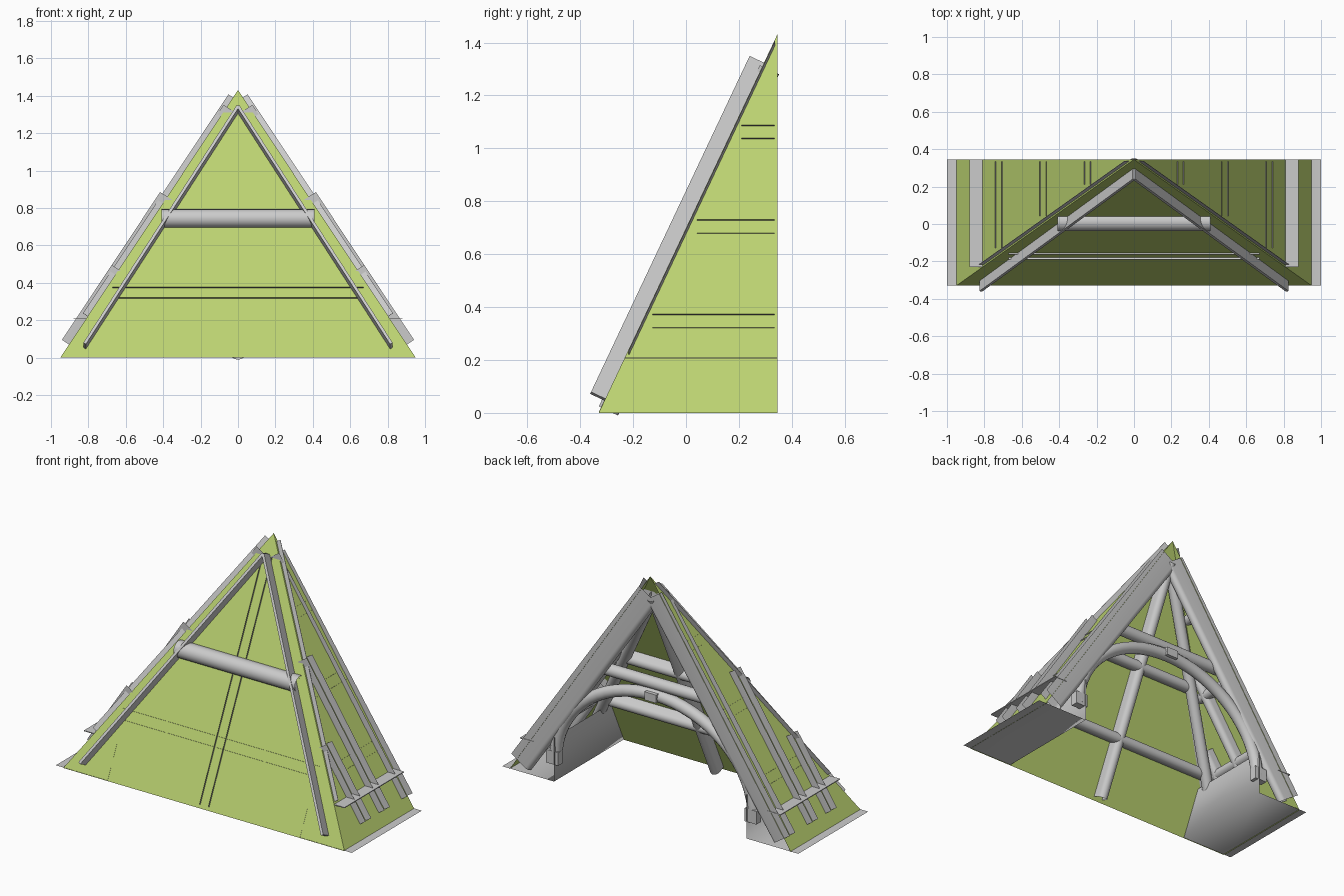
import bpy, bmesh, math
from mathutils import Vector, Matrix

old = bpy.data.objects.get("Cube")
if old:
    bpy.data.objects.remove(old, do_unlink=True)


def material(name, rgb):
    m = bpy.data.materials.new(name)
    m.use_nodes = True
    m.diffuse_color = (*rgb, 1)
    m.node_tree.nodes["Principled BSDF"].inputs["Base Color"].default_value = (*rgb, 1)
    return m


GREEN = material("canvas green", (0.5, 0.65, 0.165))
GREY = material("frame grey", (0.6, 0.6, 0.6))

W, FRONT, BACK, TOP = 0.95, -0.33, 0.345, 1.43
APEX = Vector((0, BACK, TOP))
N_FRONT = Vector((0, -TOP, BACK - FRONT)).normalized()
N_SIDE = Vector((TOP, 0, W)).normalized()


def finish(name, bm, mat, smooth=False):
    me = bpy.data.meshes.new(name)
    bm.to_mesh(me)
    bm.free()
    me.materials.append(mat)
    ob = bpy.data.objects.new(name, me)
    bpy.context.collection.objects.link(ob)
    if smooth:
        bpy.ops.object.select_all(action='DESELECT')
        ob.select_set(True)
        bpy.context.view_layer.objects.active = ob
        bpy.ops.object.shade_smooth_by_angle(angle=math.radians(40))
    return ob


def sheet(name, points, mat):
    bm = bmesh.new()
    bm.faces.new([bm.verts.new(p) for p in points])
    return finish(name, bm, mat)


def fin(name, p, q, normal, height, thick):
    """Flat batten standing on the line p-q along normal."""
    p, q, n = Vector(p), Vector(q), Vector(normal)
    d = q - p
    side = d.normalized().cross(n) * thick
    m = Matrix((d, side, n * height)).transposed().to_4x4()
    m.translation = (p + q) / 2 + n * height / 2
    bm = bmesh.new()
    bmesh.ops.create_cube(bm, size=1, matrix=m)
    bmesh.ops.recalc_face_normals(bm, faces=bm.faces)
    return finish(name, bm, GREY)


def tube(name, p, q, r):
    """Open-ended round pole."""
    p, q = Vector(p), Vector(q)
    d = q - p
    m = Matrix.Translation((p + q) / 2) @ d.to_track_quat('Z', 'Y').to_matrix().to_4x4()
    bm = bmesh.new()
    bmesh.ops.create_cone(bm, cap_ends=False, segments=20, radius1=r, radius2=r,
                          depth=d.length, matrix=m)
    return finish(name, bm, GREY, True)


def channel(name, p, q, n, r, depth):
    """Open U-shaped pole: its mouth lies on p-q, its round back points along n."""
    side = (q - p).normalized().cross(n)
    arc = [(r * math.cos(a), depth - r + r * math.sin(a))
           for a in (math.pi * i / 10 for i in range(11))]
    profile = [(r, 0)] + arc + [(-r, 0)]
    bm = bmesh.new()
    rows = [[bm.verts.new(end + side * u + n * v) for u, v in profile] for end in (p, q)]
    for i in range(len(profile) - 1):
        bm.faces.new((rows[0][i], rows[1][i], rows[1][i + 1], rows[0][i + 1]))
    return finish(name, bm, GREY, True)


def hip_y(z):
    return FRONT + (BACK - FRONT) * z / TOP


def on_front(x, z, off=0):
    return Vector((x, hip_y(z), z)) + N_FRONT * off


def on_side(s, y, z, off=0):
    v = Vector((W * (1 - z / TOP), y, z)) + N_SIDE * off
    return Vector((v.x * s, v.y, v.z))


def skirt(s):
    """Ground flap folded up into an upright inner wall, softly shaded."""
    bm = bmesh.new()
    outer_f, outer_b, fold_b, fold_f, top_b, top_f = [bm.verts.new((s * x, y, z)) for x, y, z in (
        (1, FRONT, 0.003), (1, BACK, 0.003), (0.65, BACK, 0.003),
        (0.65, FRONT, 0.003), (0.65, BACK, 0.27), (0.65, hip_y(0.27), 0.27))]
    bm.faces.new((outer_f, outer_b, fold_b, fold_f))
    bm.faces.new((fold_f, fold_b, top_b, top_f))
    for f in bm.faces:
        f.smooth = True
    finish("ground_skirt", bm, GREY)


# canvas
sheet("front_panel", [(-W, FRONT, 0), (W, FRONT, 0), APEX], GREEN)

# front frame: channels whose lips just pierce the canvas
channel("front_center_pole", on_front(0, 0.02, 0.01), on_front(0, 1.31, 0.01), -N_FRONT, 0.03, 0.08)
for name, x, z in (("front_lower_beam", 0.67, 0.345), ("front_inner_beam", 0.4, 0.74)):
    channel(name, on_front(-x, z, 0.01), on_front(x, z, 0.01), -N_FRONT, 0.031, 0.08)
channel("front_bar", on_front(-0.41, 0.74), on_front(0.41, 0.74), N_FRONT, 0.05, 0.058)

for s in (-1, 1):
    n_side = Vector((N_SIDE.x * s, 0, N_SIDE.z))
    sheet("side_panel", [(s * W, FRONT, 0), (s * W, BACK, 0), APEX], GREEN)
    # battens along the hip
    fin("front_hip_batten", on_front(s * 0.82, 0.05), on_front(0, 1.32), N_FRONT, 0.06, 0.016)
    fin("side_hip_batten", on_side(s, hip_y(0.22) + 0.01, 0.22),
        on_side(s, hip_y(1.39) + 0.01, 1.39), n_side, 0.03, 0.002)
    # sloping side poles with lips standing proud of the canvas
    for y, top, lip, depth in ((-0.085, 0.47, 0.045, 0.11), (0.095, 0.86, 0.045, 0.11),
                               (0.315, 1.34, 0.02, 0.14)):
        channel("side_pole", on_side(s, y, 0.07, 0.045), on_side(s, y, top, lip), -n_side, 0.027, depth)
    tube("hip_pole", (s * 0.8, -0.23, 0.06), (s * 0.04, 0.29, 1.23), 0.033)
    # level side rails
    for z in (0.345, 0.7025, 1.06):
        channel("side_rail", on_side(s, hip_y(z) + 0.04, z, 0.006),
                on_side(s, BACK - 0.01, z, 0.006), -n_side, 0.03, 0.07)
    # shelf plate, skirt and arch foot
    fin("side_shelf", (s * 0.835, -0.23, 0.205), (s * 0.835, BACK, 0.205), (0, 0, 1), 0.005, 0.09)
    skirt(s)
    fin("arch_foot", (s * 0.67, 0.29, 0.1), (s * 0.67, 0.29, 0.18), (0, 1, 0), 0.045, 0.08)

# back opening: cross beam, arch and clip
tube("back_cross_beam", (-0.39, 0.28, 0.75), (0.39, 0.28, 0.75), 0.036)
curve = bpy.data.curves.new("arch", 'CURVE')
curve.dimensions = '3D'
curve.bevel_depth = 0.036
curve.bevel_resolution = 4
curve.use_fill_caps = True
spline = curve.splines.new('POLY')
STEPS = 32
spline.points.add(STEPS)
for i, p in enumerate(spline.points):
    a = math.pi * i / STEPS
    p.co = (0.67 * math.cos(a), 0.3, 0.12 + 0.57 * math.sin(a), 1)
spline.use_smooth = True
curve.materials.append(GREY)
arch = bpy.data.objects.new("arch", curve)
bpy.context.collection.objects.link(arch)
fin("arch_clip", (-0.04, 0.3, 0.69), (0.04, 0.3, 0.69), (0, 1, 0), 0.045, 0.05)
